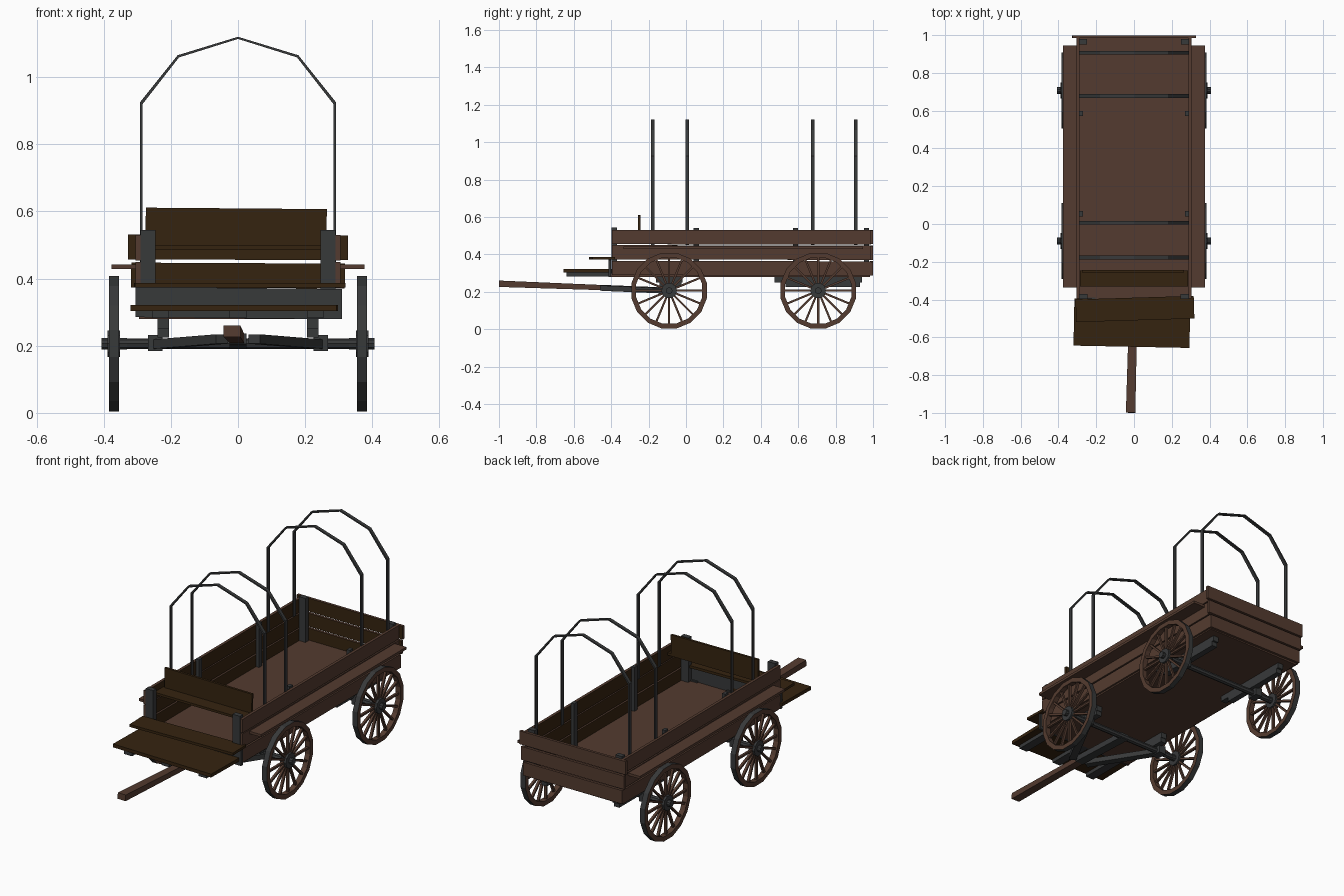
import bpy, bmesh, math, random
from mathutils import Vector, Matrix

cube = bpy.data.objects.get("Cube")
if cube:
    bpy.data.objects.remove(cube, do_unlink=True)
random.seed(4)


def material(name, rgb):
    m = bpy.data.materials.new(name)
    m.use_nodes = True
    m.diffuse_color = (*rgb, 1)
    bsdf = m.node_tree.nodes["Principled BSDF"]
    bsdf.inputs["Base Color"].default_value = (*rgb, 1)
    bsdf.inputs["Roughness"].default_value = 0.9
    return m


WOOD = material("red brown wood", (0.088, 0.044, 0.029))
DARK = material("dark brown wood", (0.036, 0.017, 0.005))
IRON = material("dark grey iron", (0.039, 0.041, 0.042))


def finish(name, bm, *mats):
    bmesh.ops.recalc_face_normals(bm, faces=bm.faces[:])
    mesh = bpy.data.meshes.new(name)
    bm.to_mesh(mesh)
    bm.free()
    for m in mats:
        mesh.materials.append(m)
    obj = bpy.data.objects.new(name, mesh)
    bpy.context.collection.objects.link(obj)
    return obj


def box(name, x, y, z, mat, inner=None, tilt=0, axis="Y"):
    """Box from ranges; faces pointing along `inner` become dark wood."""
    bm = bmesh.new()
    bmesh.ops.create_cube(bm, size=1)
    for v in bm.verts:
        v.co = Vector([(r[0] + r[1]) / 2 + c * (r[1] - r[0]) for r, c in zip((x, y, z), v.co)])
    bm.normal_update()
    if inner:
        for f in bm.faces:
            f.material_index = int(f.normal.dot(Vector(inner)) > 0.9)
    if tilt:
        mid = Vector([sum(r) / 2 for r in (x, y, z)])
        bmesh.ops.rotate(bm, verts=bm.verts[:], cent=mid, matrix=Matrix.Rotation(tilt, 3, axis))
    return finish(name, bm, mat, DARK)


def beam(name, a, b, w, h, mat, w2=None, h2=None):
    """Tapered square beam from a to b."""
    bm = bmesh.new()
    a, b = Vector(a), Vector(b)
    side = (b - a).cross(Vector((0, 0, 1))).normalized()
    up = side.cross(b - a).normalized()
    rings = []
    for p, ww, hh in ((a, w, h), (b, w2 or w, h2 or h)):
        rings.append([bm.verts.new(p + side * i * ww / 2 + up * j * hh / 2)
                      for i, j in ((-1, -1), (1, -1), (1, 1), (-1, 1))])
    for i in range(4):
        k = (i + 1) % 4
        bm.faces.new((rings[0][i], rings[0][k], rings[1][k], rings[1][i]))
    bm.faces.new(rings[0])
    bm.faces.new(rings[1])
    return finish(name, bm, mat)


def rod(bm, radius, x0, x1, sides):
    m = Matrix.Translation(((x0 + x1) / 2, 0, 0)) @ Matrix.Rotation(math.pi / 2, 4, "Y")
    return bmesh.ops.create_cone(bm, cap_ends=True, segments=sides, radius1=radius,
                                 radius2=radius, depth=abs(x1 - x0), matrix=m)


# Wagon bed
box("floor", (-0.295, 0.295), (-0.4, 0.985), (0.28, 0.297), WOOD)
for s, side in ((1, "left"), (-1, "right")):
    for i, z in enumerate((0.288, 0.372, 0.454)):
        box(f"{side}_wall_plank_{i + 1}", sorted((s * 0.289, s * 0.305)), (-0.395, 0.988),
            (z, z + 0.076), WOOD, (-s, 0, 0), random.uniform(-0.003, 0.003), "X")
    box(f"{side}_ledge", sorted((s * 0.3, s * 0.377)), (-0.335, 0.945), (0.428, 0.442), WOOD)
    # Inside posts
    for i, y in enumerate((0.055, 0.585, 0.965)):
        w = 0.04 if i == 2 else 0.02
        box(f"{side}_post_{i + 1}", sorted((s * (0.29 - w), s * 0.29)), (y - 0.014, y + 0.014),
            (0.29, 0.542), IRON)
    box(f"{side}_front_post", sorted((s * 0.245, s * 0.291)), (-0.398, -0.37), (0.29, 0.545), IRON)

# Tailgate
for i, (z, w) in enumerate(((0.288, 0.305), (0.372, 0.318), (0.456, 0.327))):
    box(f"tailgate_plank_{i + 1}", (-w, w), (0.984, 0.999), (z, z + 0.074), WOOD, (0, -1, 0),
        random.uniform(-0.008, 0.008))

# Driver's end: front board, steps and seat
box("front_board", (-0.305, 0.31), (-0.415, -0.4), (0.282, 0.372), IRON, None, 0.01)
box("upper_step", (-0.308, 0.318), (-0.51, -0.39), (0.373, 0.387), DARK, None, 0.03, "Z")
box("lower_step", (-0.318, 0.296), (-0.65, -0.4), (0.303, 0.322), DARK, None, -0.02, "Z")
for x in (-0.23, 0, 0.23):
    box("step_joist", (x - 0.025, x + 0.025), (-0.64, -0.39), (0.282, 0.304), IRON)
box("seat", (-0.285, 0.285), (-0.33, -0.245), (0.487, 0.5), DARK)
box("seat_back", (-0.275, 0.264), (-0.256, -0.243), (0.49, 0.609), DARK, None, 0.008)

# Cover hoops
half = [(0.292, 0.45), (0.292, 0.925), (0.18, 1.065), (0, 1.12)]
path = half + [(-x, z) for x, z in reversed(half[:-1])]
for n, y in enumerate((-0.178, 0.007, 0.678, 0.907)):
    bm = bmesh.new()
    rings = []
    for x, z in path:
        k = 0.008 * (1 if z > 0.5 else 0)
        inner = (x * 0.976, z - k * 0.8)
        rings.append([bm.verts.new((px, y + d, pz)) for px, pz, d in
                      ((x, z, -0.01), (x, z, 0.01), (*inner, 0.01), (*inner, -0.01))])
    for a, b in zip(rings, rings[1:]):
        for i in range(4):
            j = (i + 1) % 4
            bm.faces.new((a[i], a[j], b[j], b[i]))
    bm.faces.new(rings[0])
    bm.faces.new(rings[-1])
    finish(f"cover_hoop_{n + 1}", bm, IRON)

# Wheels
COUNT, HUB_Z = 16, 0.206


def wheel(name, s, y):
    bm = bmesh.new()
    # Rim with an iron tread
    profile = [(0.354, 0.206), (0.384, 0.206), (0.384, 0.18), (0.354, 0.18)]
    rings = []
    for i in range(COUNT):
        t = 2 * math.pi * (i + 0.5) / COUNT
        rings.append([bm.verts.new((x, r * math.cos(t), r * math.sin(t))) for x, r in profile])
    for i in range(COUNT):
        a, b = rings[i], rings[(i + 1) % COUNT]
        for j in range(4):
            k = (j + 1) % 4
            f = bm.faces.new((a[j], a[k], b[k], b[j]))
            f.material_index = int(j == 0)
    # Spokes
    for i in range(COUNT):
        m = (Matrix.Rotation(2 * math.pi * i / COUNT, 4, "X") @ Matrix.Translation((0.369, 0, 0.105))
             @ Matrix.Diagonal((0.014, 0.011, 0.16, 1)))
        bmesh.ops.create_cube(bm, size=1, matrix=m)
    # Hub
    for r, x0, x1 in ((0.042, 0.352, 0.388), (0.018, 0.33, 0.407)):
        for v in rod(bm, r, x0, x1, 10)["verts"]:
            for f in v.link_faces:
                f.material_index = 1
    bmesh.ops.transform(bm, verts=bm.verts[:],
                        matrix=Matrix.Translation((0, y, HUB_Z)) @ Matrix.Diagonal((s, 1, 1, 1)))
    finish(name, bm, WOOD, IRON)


for end, y in (("front", -0.09), ("rear", 0.707)):
    for s, side in ((1, "left"), (-1, "right")):
        wheel(f"{end}_{side}_wheel", s, y)
        box(f"{end}_{side}_axle_clamp", sorted((s * 0.225, s * 0.268)), (y - 0.03, y + 0.03),
            (0.185, 0.232), IRON)
        # Springs carrying the bed
        reach = 0.235 if end == "rear" else 0.07
        x = sorted((s * 0.206, s * 0.24))
        box(f"{end}_{side}_spring", x, (y - reach, y + reach), (0.25, 0.281), IRON)
        box(f"{end}_{side}_lower_spring", x, (y - reach * 0.75, y + reach * 0.95),
            (0.225, 0.25), IRON)
    bm = bmesh.new()
    rod(bm, 0.016, -0.36, 0.36, 8)
    bmesh.ops.translate(bm, verts=bm.verts[:], vec=(0, y, HUB_Z))
    finish(f"{end}_axle", bm, IRON)

# Draw pole and its forked braces
beam("draw_pole", (-0.018, -0.999, 0.243), (0, -0.3, 0.217), 0.05, 0.034, WOOD, 0.042, 0.026)
beam("pole_socket", (0, -0.45, 0.221), (0, -0.08, 0.206), 0.05, 0.032, IRON)
for s, side in ((1, "left"), (-1, "right")):
    beam(f"{side}_pole_brace", (s * 0.048, -0.45, 0.22), (s * 0.245, -0.09, 0.204),
         0.04, 0.028, IRON)
